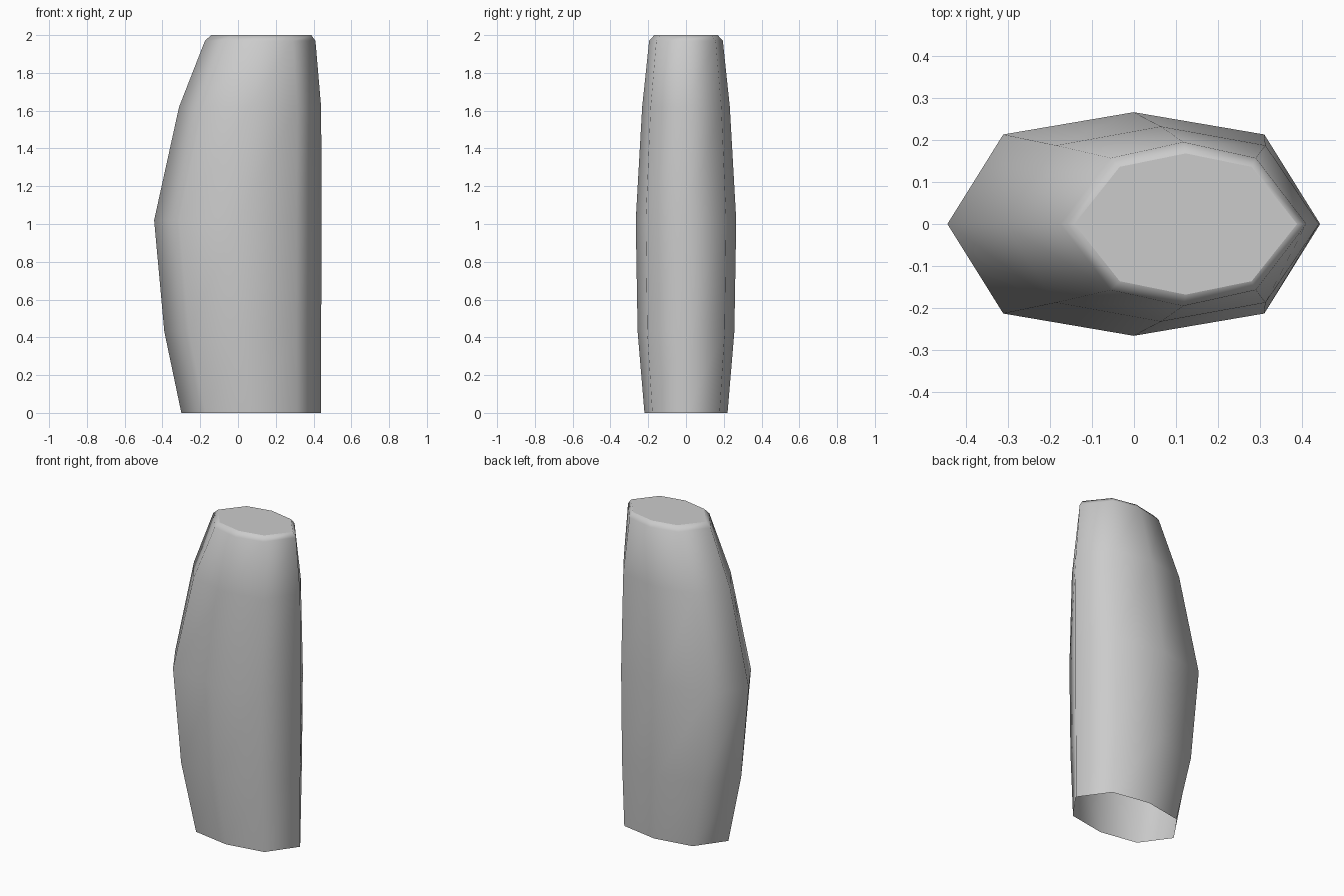
import bpy, bmesh

if "Cube" in bpy.data.objects:
    bpy.data.objects.remove(bpy.data.objects["Cube"])

# Ring profile: z, left tip x, right tip x, half depth, corner depth, corner inset
rings = [
    (0.00, -0.300, 0.440, 0.220, 0.178, 0.128),
    (0.43, -0.390, 0.440, 0.256, 0.205, 0.131),
    (1.02, -0.444, 0.443, 0.266, 0.213, 0.133),
    (1.62, -0.312, 0.440, 0.232, 0.187, 0.127),
    (1.97, -0.175, 0.410, 0.195, 0.157, 0.120),
    (2.00, -0.142, 0.388, 0.168, 0.136, 0.108),
]


def add_ring(bm, z, left, right, depth, corner, inset):
    mid = (left + right) / 2
    points = [(right, 0), (right - inset, corner), (mid, depth), (left + inset, corner),
              (left, 0), (left + inset, -corner), (mid, -depth), (right - inset, -corner)]
    return [bm.verts.new((x, y, z)) for x, y in points]


# Eight-sided shell, open at the base
bm = bmesh.new()
loops = [add_ring(bm, *r) for r in rings]
for low, high in zip(loops, loops[1:]):
    for i in range(8):
        j = (i + 1) % 8
        bm.faces.new((low[i], low[j], high[j], high[i]))

# Flat top with a narrow supporting rim
cap = bm.faces.new(loops[-1])
bmesh.ops.inset_region(bm, faces=[cap], thickness=0.02)

for face in bm.faces:
    face.smooth = True
mesh = bpy.data.meshes.new("tapered_shell")
bm.to_mesh(mesh)
bm.free()
shell = bpy.data.objects.new("tapered_shell", mesh)
bpy.context.collection.objects.link(shell)
